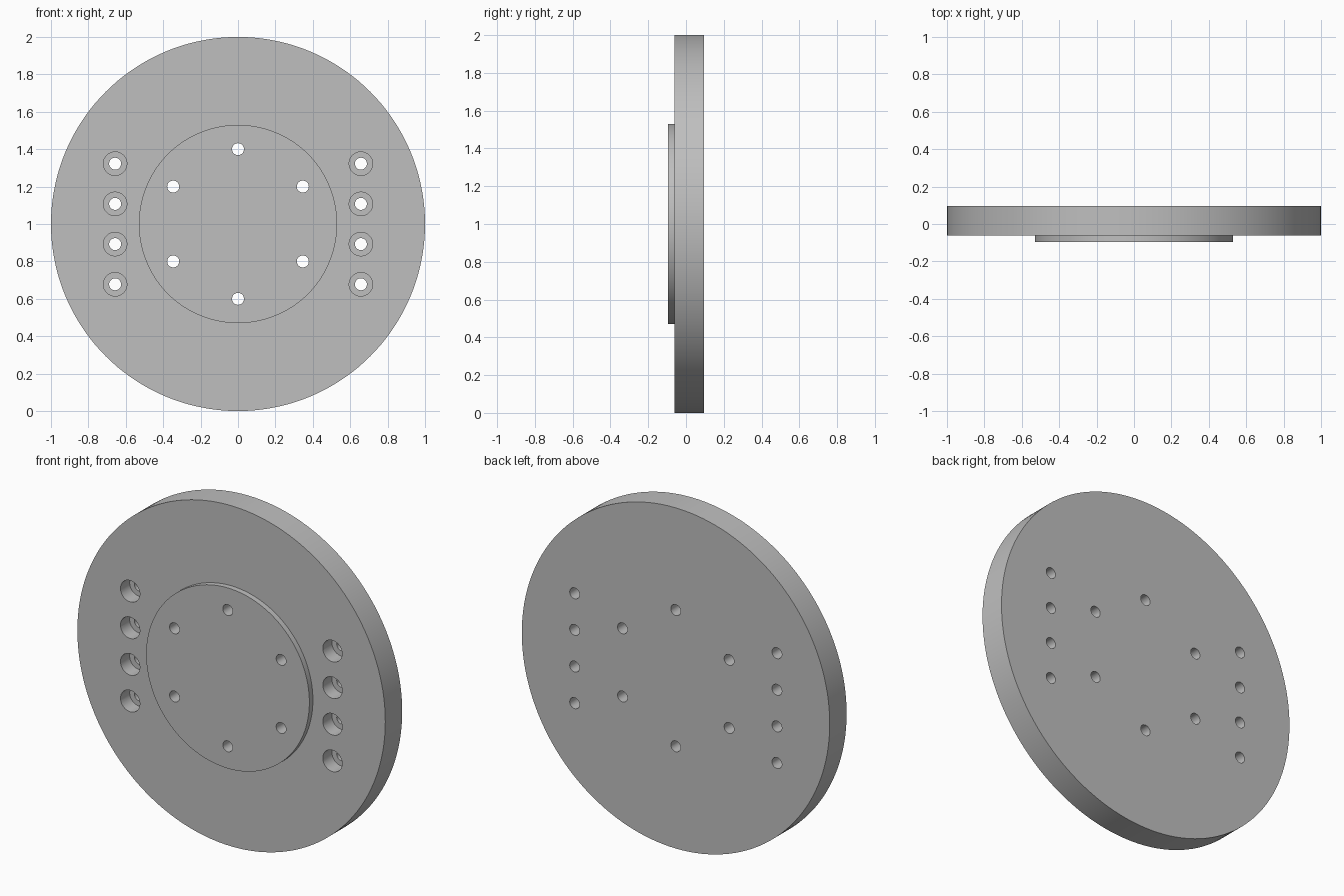
import bpy, bmesh
from math import radians, sin, cos, pi
from mathutils import Matrix, Vector

cube = bpy.data.objects.get("Cube")
if cube:
    bpy.data.objects.remove(cube)

CENTER_Z = 1.0
BACK, FACE, BOSS_FACE = 0.095, -0.062, -0.095
HOLE_R, BORE_R, BORE_FLOOR = 0.032, 0.063, 0.023

metal = bpy.data.materials.new("plain grey metal")
metal.use_nodes = True
grey = (0.52, 0.52, 0.52, 1)
metal.diffuse_color = grey
metal.node_tree.nodes["Principled BSDF"].inputs["Base Color"].default_value = grey


def add_object(name, bm):
    bmesh.ops.recalc_face_normals(bm, faces=bm.faces)
    mesh = bpy.data.meshes.new(name)
    bm.to_mesh(mesh)
    bm.free()
    mesh.materials.append(metal)
    obj = bpy.data.objects.new(name, mesh)
    bpy.context.collection.objects.link(obj)
    return obj


def revolved_disc(name, profile, segments):
    """Revolve (radius, y) steps about the y axis, capping both ends."""
    bm = bmesh.new()
    rings = []
    for radius, y in profile:
        angles = [2 * pi * i / segments for i in range(segments)]
        rings.append([bm.verts.new((radius * cos(a), y, CENTER_Z + radius * sin(a)))
                      for a in angles])
    for low, high in zip(rings, rings[1:]):
        for i in range(segments):
            j = (i + 1) % segments
            bm.faces.new((low[i], low[j], high[j], high[i]))
    bm.faces.new(rings[0])
    bm.faces.new(rings[-1])
    return add_object(name, bm)


def drill_set(name, spots, radius, y_start, y_end):
    """Cylinders along y at every (x, z) spot."""
    bm = bmesh.new()
    turn = Matrix.Rotation(radians(90), 4, 'X')
    for x, z in spots:
        place = Matrix.Translation(Vector((x, (y_start + y_end) / 2, z)))
        bmesh.ops.create_cone(bm, cap_ends=True, segments=32, radius1=radius,
                              radius2=radius, depth=y_end - y_start, matrix=place @ turn)
    cutter = add_object(name, bm)
    cutter.hide_render = True
    return cutter


# Round plate with the raised round boss on its front
flange = revolved_disc("flange_plate",
                       [(1, BACK), (1, FACE), (0.53, FACE), (0.53, BOSS_FACE)], 144)

# Six holes on a circle in the boss, and a column of four on each side
circle = [(0.4 * sin(i * pi / 3), CENTER_Z + 0.4 * cos(i * pi / 3)) for i in range(6)]
columns = [(side * 0.657, CENTER_Z + 0.215 * (i - 1.5)) for side in (-1, 1) for i in range(4)]

cutters = [drill_set("through_hole_cutter", circle + columns, HOLE_R, -0.3, 0.3),
           drill_set("counterbore_cutter", columns, BORE_R, -0.3, BORE_FLOOR)]
for cutter in cutters:
    cut = flange.modifiers.new(cutter.name, 'BOOLEAN')
    cut.operation = 'DIFFERENCE'
    cut.solver = 'EXACT'
    cut.object = cutter

# Bake the cuts, then drop the cutters
bpy.context.view_layer.update()
evaluated = flange.evaluated_get(bpy.context.evaluated_depsgraph_get())
baked = bpy.data.meshes.new_from_object(evaluated)
flange.modifiers.clear()
flange.data = baked
for cutter in cutters:
    bpy.data.objects.remove(cutter)

# Smooth round walls with crisp edges
bpy.ops.object.select_all(action='DESELECT')
flange.select_set(True)
bpy.context.view_layer.objects.active = flange
bpy.ops.object.shade_smooth_by_angle(angle=radians(30))
